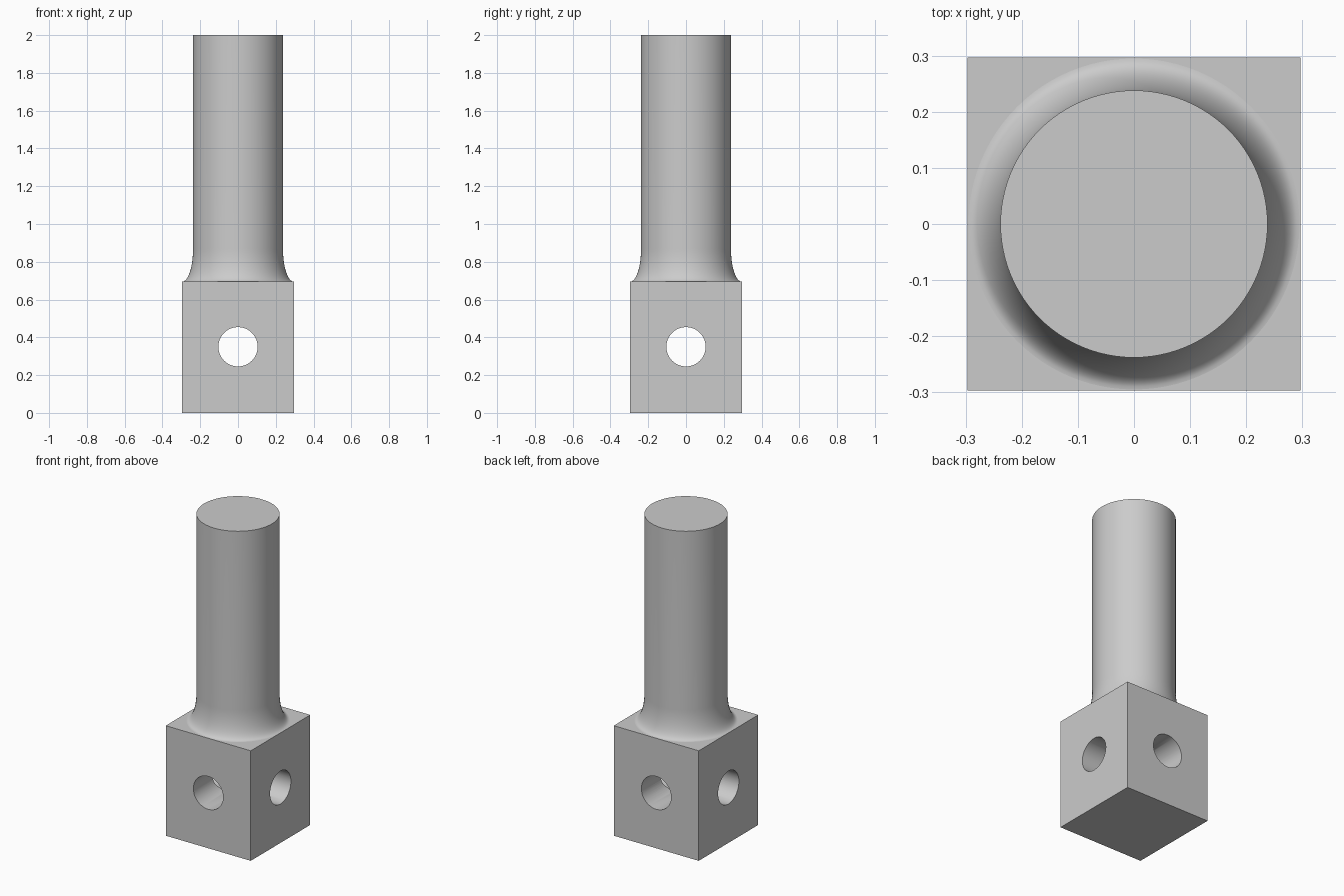
import bpy, bmesh, math
from mathutils import Matrix

cube = bpy.data.objects.get("Cube")
if cube:
    bpy.data.objects.remove(cube, do_unlink=True)

HALF, BLOCK_TOP = 0.297, 0.695
SHAFT_R, FLARE_R, FLARE_H = 0.238, 0.295, 0.175
HOLE_R, HOLE_Z = 0.104, 0.35
SIDES = 96

steel = bpy.data.materials.new("plain grey")
steel.use_nodes = True
grey = (0.6, 0.6, 0.6, 1)
steel.diffuse_color = grey
steel.node_tree.nodes["Principled BSDF"].inputs["Base Color"].default_value = grey


def make_object(name, bm):
    mesh = bpy.data.meshes.new(name)
    bmesh.ops.recalc_face_normals(bm, faces=bm.faces)
    bm.to_mesh(mesh)
    bm.free()
    mesh.materials.append(steel)
    obj = bpy.data.objects.new(name, mesh)
    bpy.context.collection.objects.link(obj)
    return obj


def select_only(obj):
    bpy.ops.object.select_all(action='DESELECT')
    obj.select_set(True)
    bpy.context.view_layer.objects.active = obj


def smooth(obj):
    select_only(obj)
    bpy.ops.object.shade_smooth_by_angle(angle=math.radians(35))


# Square block
bm = bmesh.new()
bmesh.ops.create_cube(bm, size=1, matrix=Matrix.Translation((0, 0, BLOCK_TOP / 2))
                      @ Matrix.Diagonal((2 * HALF, 2 * HALF, BLOCK_TOP, 1)))
block = make_object("square_block", bm)

# Two crossing holes drilled through the block
for axis in "XY":
    bm = bmesh.new()
    bmesh.ops.create_cone(bm, cap_ends=True, segments=64, radius1=HOLE_R, radius2=HOLE_R, depth=1,
                          matrix=Matrix.Translation((0, 0, HOLE_Z)) @ Matrix.Rotation(math.pi / 2, 4, axis))
    drill = make_object("drill_" + axis.lower(), bm)
    drill.hide_render = True
    cut = block.modifiers.new("hole_" + axis.lower(), 'BOOLEAN')
    cut.operation, cut.solver, cut.object = 'DIFFERENCE', 'EXACT', drill
    select_only(block)
    bpy.ops.object.modifier_apply(modifier=cut.name)
    bpy.data.objects.remove(drill, do_unlink=True)
smooth(block)

# Round shaft with a hollow flare blending into the block top
STEPS = 16
profile = []
for i in range(STEPS + 1):
    a = math.pi / 2 * i / STEPS
    profile.append((FLARE_R - (FLARE_R - SHAFT_R) * math.sin(a),
                    BLOCK_TOP + FLARE_H * (1 - math.cos(a))))
profile.append((SHAFT_R, 2))

bm = bmesh.new()
rings = []
for r, z in profile:
    rings.append([bm.verts.new((r * math.cos(t), r * math.sin(t), z))
                  for t in (math.tau * k / SIDES for k in range(SIDES))])
for low, high in zip(rings, rings[1:]):
    for k in range(SIDES):
        n = (k + 1) % SIDES
        bm.faces.new((low[k], low[n], high[n], high[k]))
bm.faces.new(rings[-1])
smooth(make_object("round_shaft", bm))
